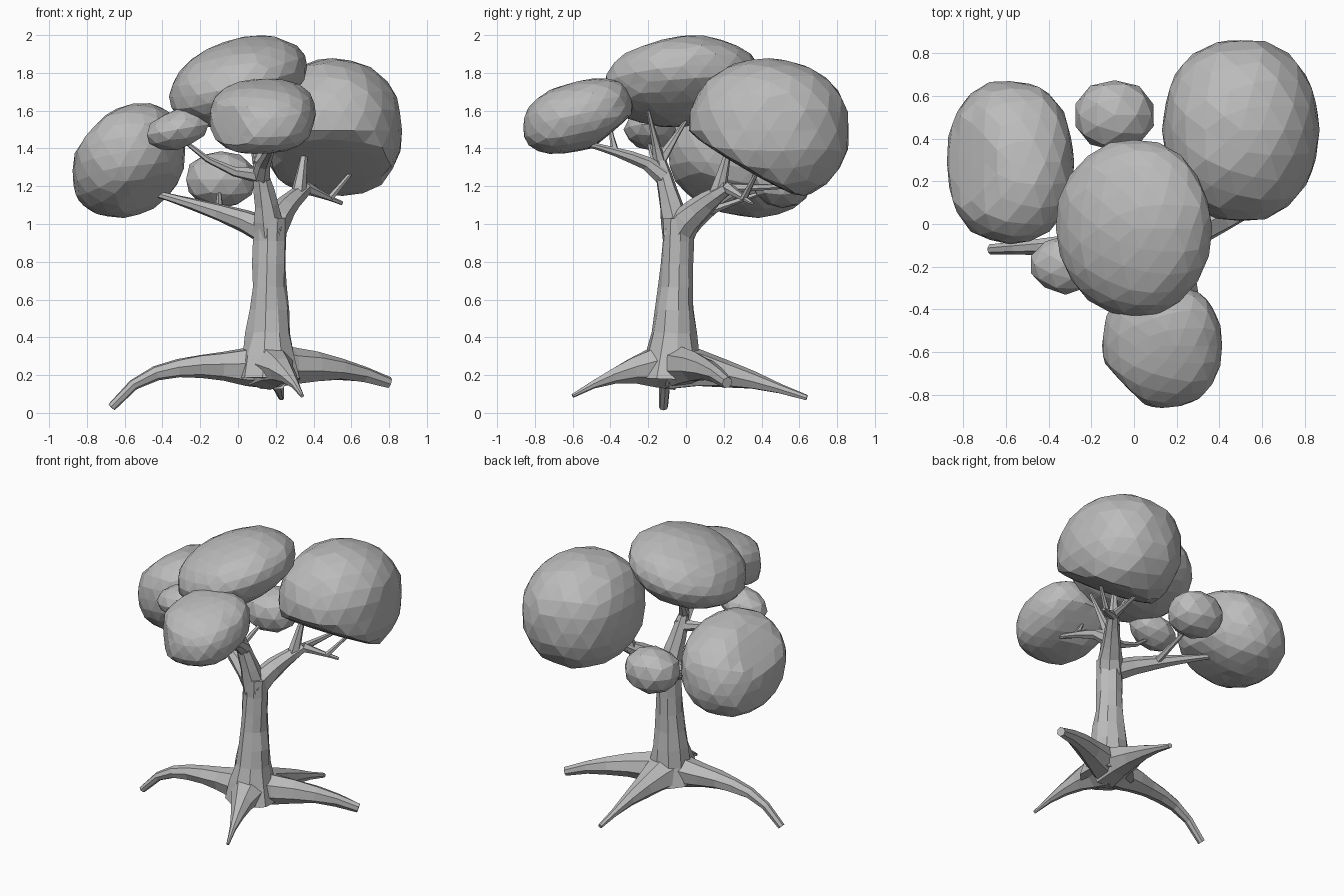
import bpy, bmesh, math, random
from mathutils import Vector

cube = bpy.data.objects.get("Cube")
if cube:
    bpy.data.objects.remove(cube, do_unlink=True)
random.seed(4)

shade = 0.5
grey = bpy.data.materials.new("plain_grey")
grey.use_nodes = True
grey.diffuse_color = (shade, shade, shade, 1)
grey.node_tree.nodes["Principled BSDF"].inputs["Base Color"].default_value = grey.diffuse_color


def finish(bm, name):
    """Turn the bmesh into a flat-shaded object in the shared colour."""
    bmesh.ops.recalc_face_normals(bm, faces=bm.faces)
    mesh = bpy.data.meshes.new(name)
    bm.to_mesh(mesh)
    bm.free()
    mesh.materials.append(grey)
    obj = bpy.data.objects.new(name, mesh)
    bpy.context.collection.objects.link(obj)


def limb(name, start, end, thick, thin, bend=1, flare=1.5, steps=5, sides=7):
    """Tapered faceted tube. A bend over one drops late, under one rises early.
    Returns the centre points so that smaller limbs can grow from them."""
    start, end = Vector(start), Vector(end)
    path, radii = [], []
    for i in range(steps + 1):
        t = i / steps
        point = start.lerp(end, t)
        point.z = start.z + (end.z - start.z) * t ** bend
        path.append(point)
        radii.append(thin + (thick - thin) * (1 - t) ** flare)

    bm = bmesh.new()
    rings = []
    side = (path[1] - path[0]).orthogonal()
    for i, point in enumerate(path):
        along = (path[min(i + 1, steps)] - path[max(i - 1, 0)]).normalized()
        side = (side - along * side.dot(along)).normalized()
        across = along.cross(side)
        ring = []
        for k in range(sides):
            angle = math.tau * k / sides
            radius = radii[i] * random.uniform(0.92, 1.08)
            offset = math.cos(angle) * side + math.sin(angle) * across
            ring.append(bm.verts.new(point + radius * offset))
        rings.append(ring)
    for low, high in zip(rings, rings[1:]):
        for k in range(sides):
            j = (k + 1) % sides
            bm.faces.new((low[k], low[j], high[j], high[k]))
    bm.faces.new(rings[0])
    bm.faces.new(rings[-1])
    finish(bm, name)
    return path


def twig(name, start, end, thick=0.025, bend=1):
    return limb(name, start, end, thick, 0.01, bend, steps=3, sides=6)


def foliage(name, centre, size, power=2.2, tilt=(0, 0), cuts=(), limit=1, detail=3):
    """Rounded clump: super-ellipsoid, tilted, with some sides pressed flatter."""
    bm = bmesh.new()
    bmesh.ops.create_icosphere(bm, subdivisions=detail, radius=1)
    for v in bm.verts:
        p = v.co.copy()
        p /= sum(abs(c) ** power for c in p) ** (1 / power)
        p *= random.uniform(0.975, 1.01)
        for cut in cuts:
            normal = Vector(cut).normalized()
            p -= normal * max(0, p.dot(normal) - limit) * 0.9
        v.co = Vector(centre) + Vector(s * c for s, c in zip(size, p))
        v.co.z += tilt[0] * p.x + tilt[1] * p.y
    finish(bm, name)


# Trunk with flared foot
foot = Vector((0.16, -0.07, 0.25))
fork = Vector((0.17, -0.04, 0.95))
limb("trunk", foot - Vector((0, 0, 0.07)), fork + Vector((0, 0, 0.08)),
     thick=0.18, thin=0.085, flare=3, steps=7, sides=10)

# Roots spreading to the four sides
limb("left_root", foot, (-0.67, -0.12, 0.03), 0.12, 0.025, bend=5, steps=7)
limb("right_root", foot, (0.8, 0.22, 0.16), 0.12, 0.03, bend=3, flare=1.2)
limb("front_root", foot, (0.34, -0.6, 0.09), 0.14, 0.01, bend=2)
limb("back_root", foot, (0.23, 0.64, 0.08), 0.14, 0.015, bend=1.5)

# Main branches
left = limb("left_branch", fork, (-0.5, 0.3, 1.18), 0.08, 0.015, bend=0.8)
upper = limb("upper_branch", fork, (0.11, -0.14, 1.33), 0.085, 0.035, flare=1)
front = limb("front_branch", upper[-2], (0.2, -0.55, 1.43), 0.05, 0.014, bend=0.6)
back = limb("back_branch", fork, (0.36, 0.22, 1.19), 0.085, 0.035, bend=0.7, flare=1)

# Twigs holding the foliage
twig("small_front_twig", upper[-2], (-0.3, -0.2, 1.45), 0.04, bend=2)
twig("top_left_twig", upper[-1], (0.05, 0, 1.55), 0.035)
twig("top_right_twig", upper[-1], (0.2, -0.2, 1.6), 0.035)
twig("front_twig", front[3], (0.1, -0.4, 1.5))
twig("back_upright_twig", back[-2], (0.37, 0.25, 1.5), 0.045)
side = twig("back_side_twig", back[-1], (0.55, 0.35, 1.11), 0.035)
twig("back_rising_twig", side[-2], (0.64, 0.4, 1.32), 0.02)
twig("back_far_twig", back[-1], (0.42, 0.6, 1.2), 0.03)
twig("small_back_twig", left[2], (-0.1, 0.5, 1.2))

# Foliage clumps
foliage("top_foliage", (0, -0.02, 1.755), (0.37, 0.42, 0.23), power=2,
        tilt=(0.08, 0.03))
foliage("left_foliage", (-0.58, 0.29, 1.335), (0.3, 0.385, 0.29), power=2.3,
        tilt=(0.05, -0.05), cuts=[(1, -1, -2), (-1, 0, 1)], limit=0.88)
foliage("back_foliage", (0.5, 0.44, 1.495), (0.37, 0.43, 0.38), power=2.25,
        cuts=[(0, -2, -3)], limit=0.57)
foliage("front_foliage", (0.13, -0.57, 1.57), (0.28, 0.29, 0.185), power=2.5,
        tilt=(0.01, 0.06), cuts=[(-1, -1, 0), (0, 1, -1)], limit=0.87)
foliage("small_front_foliage", (-0.32, -0.19, 1.5), (0.175, 0.14, 0.11),
        power=1.8, tilt=(0.03, 0), detail=2)
foliage("small_back_foliage", (-0.09, 0.51, 1.235), (0.19, 0.165, 0.15),
        detail=2)
